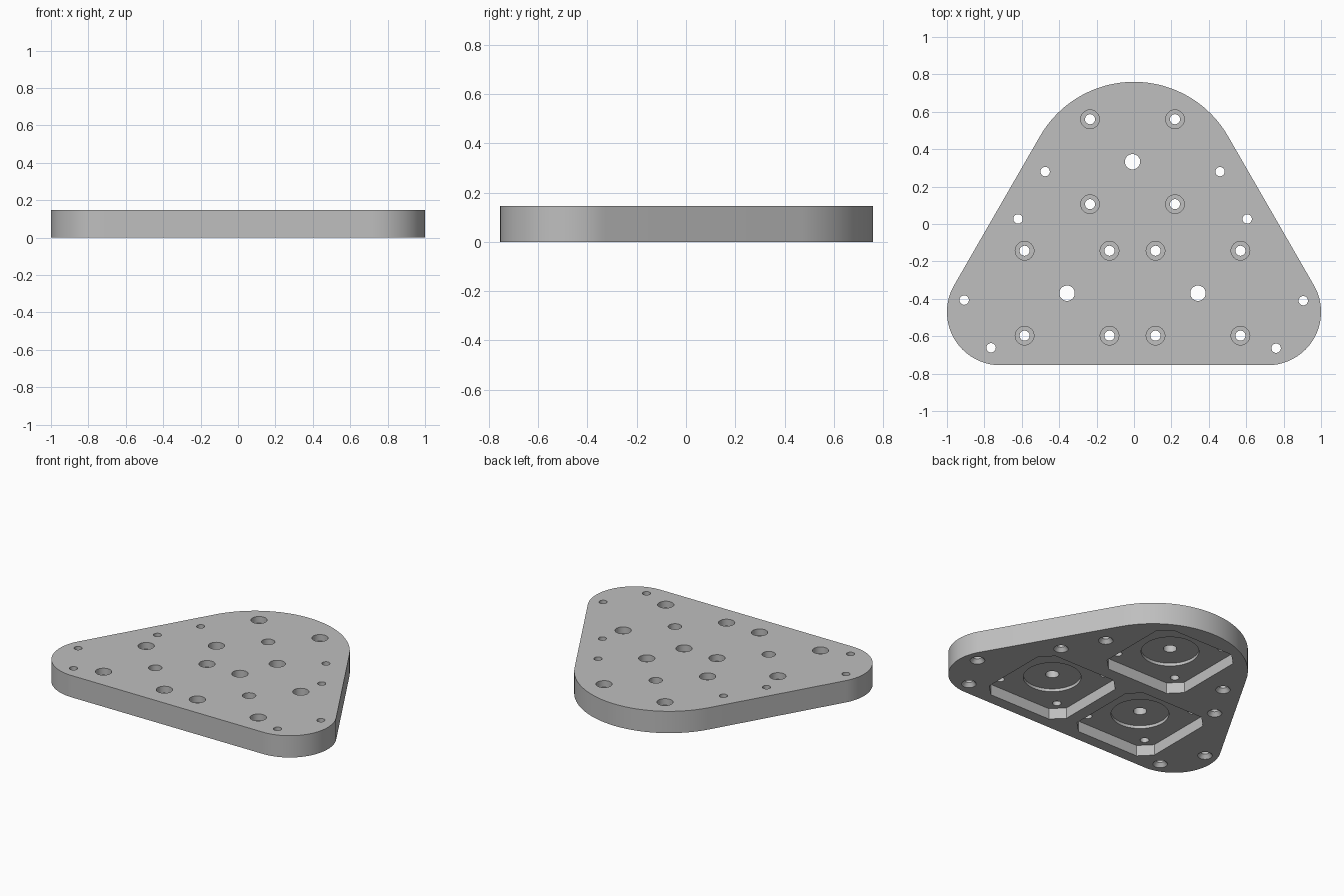
import bpy
import bmesh
from math import cos, sin, pi, radians

if "Cube" in bpy.data.objects:
    bpy.data.objects.remove(bpy.data.objects["Cube"], do_unlink=True)

THICK = 0.147
POCKET_DEPTH = 0.073
MOTORS = [(-0.008, 0.333), (-0.358, -0.37), (0.342, -0.37)]
SCREW_OFFSET = 0.227
EDGE_HOLES = [(-0.475, 0.28), (0.46, 0.28), (-0.62, 0.027), (0.605, 0.027),
              (-0.908, -0.407), (0.905, -0.41), (-0.764, -0.662), (0.76, -0.664)]


def arc(cx, cy, r, a0, a1, n=32):
    angles = [radians(a0 + (a1 - a0) * i / n) for i in range(n + 1)]
    return [(cx + r * cos(a), cy + r * sin(a)) for a in angles]


def new_object(name, bm):
    bmesh.ops.recalc_face_normals(bm, faces=bm.faces)
    mesh = bpy.data.meshes.new(name)
    bm.to_mesh(mesh)
    bm.free()
    obj = bpy.data.objects.new(name, mesh)
    bpy.context.collection.objects.link(obj)
    return obj


def prism(name, outline, z0, z1):
    bm = bmesh.new()
    low = [bm.verts.new((x, y, z0)) for x, y in outline]
    high = [bm.verts.new((x, y, z1)) for x, y in outline]
    bm.faces.new(low)
    bm.faces.new(high)
    for i in range(len(low)):
        j = (i + 1) % len(low)
        bm.faces.new((low[i], low[j], high[j], high[i]))
    return new_object(name, bm)


def turned(name, profile, x, y, n=32):
    """Closed solid of revolution from (radius, z) steps."""
    bm = bmesh.new()
    rings = [[bm.verts.new((x + r * cos(2 * pi * i / n), y + r * sin(2 * pi * i / n), z))
              for i in range(n)] for r, z in profile]
    bm.faces.new(rings[0])
    bm.faces.new(rings[-1])
    for a, b in zip(rings, rings[1:]):
        for i in range(n):
            j = (i + 1) % n
            bm.faces.new((a[i], a[j], b[j], b[i]))
    return new_object(name, bm)


def cut(target, cutter):
    cutter.hide_render = True
    mod = target.modifiers.new("cut", "BOOLEAN")
    mod.operation = "DIFFERENCE"
    mod.solver = "EXACT"
    mod.object = cutter
    bpy.context.view_layer.objects.active = target
    bpy.ops.object.modifier_apply(modifier=mod.name)
    bpy.data.objects.remove(cutter, do_unlink=True)


# Rounded triangular plate
outline = (arc(0, 0.18, 0.58, 30, 150, 48)
           + arc(-0.715, -0.47, 0.285, 150, 270)
           + arc(0.715, -0.47, 0.285, -90, 30))
plate = prism("mounting_plate", outline, 0, THICK)

# Motor pockets underneath, each with chamfered corners
h, q = 0.308, 0.077
for mx, my in MOTORS:
    octagon = [(h, q - h), (h, h - q), (h - q, h), (q - h, h),
               (-h, h - q), (-h, q - h), (q - h, -h), (h - q, -h)]
    cut(plate, prism("pocket", [(mx + x, my + y) for x, y in octagon], -0.1, POCKET_DEPTH))

    # Round boss recess with the shaft hole
    cut(plate, turned("boss_recess", [(0.177, -0.1), (0.177, 0.093),
                                      (0.041, 0.093), (0.041, 0.3)], mx, my, 64))

    # Four screw holes, counterbored from the top
    for sx in (-1, 1):
        for sy in (-1, 1):
            cut(plate, turned("screw_hole", [(0.027, -0.1), (0.027, 0.103),
                                             (0.05, 0.103), (0.05, 0.3)],
                              mx + sx * SCREW_OFFSET, my + sy * SCREW_OFFSET))

# Edge holes, countersunk from below
for x, y in EDGE_HOLES:
    cut(plate, turned("edge_hole", [(0.085, -0.05), (0.025, 0.025), (0.025, 0.3)], x, y))

# Single grey finish
grey = bpy.data.materials.new("plain_grey")
grey.use_nodes = True
color = (0.52, 0.52, 0.52, 1)
grey.diffuse_color = color
grey.node_tree.nodes["Principled BSDF"].inputs["Base Color"].default_value = color
plate.data.materials.clear()
plate.data.materials.append(grey)
for poly in plate.data.polygons:
    poly.material_index = 0

# Smooth round walls, sharp rims
bpy.ops.object.select_all(action="DESELECT")
plate.select_set(True)
bpy.context.view_layer.objects.active = plate
bpy.ops.object.shade_smooth_by_angle(angle=radians(30))
